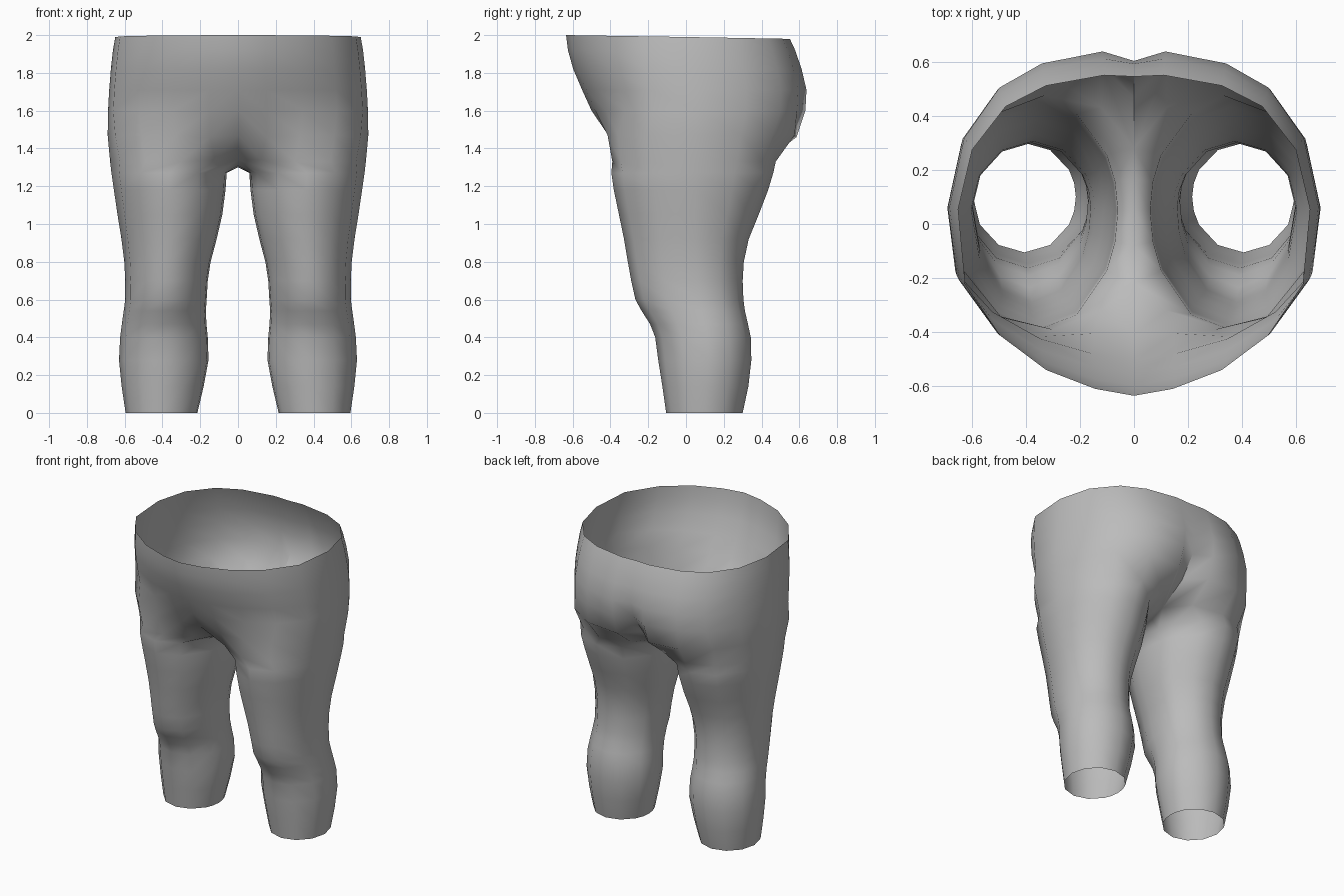
import bpy, bmesh, math

if "Cube" in bpy.data.objects:
    bpy.data.objects.remove(bpy.data.objects["Cube"])

# half waist outline, front centre to back centre, as fractions of width and depth
WAIST = [(0, -1), (.22, -.96), (.5, -.85), (.76, -.65), (.96, -.35), (1, .1),
         (.92, .5), (.73, .79), (.5, .93), (.17, 1), (0, 1)]
# hips: z, half width, front depth, back depth, cleft depth
HIPS = [(2.0, .65, .635, .55, .005), (1.92, .662, .625, .578, .01), (1.82, .673, .597, .612, .02),
        (1.71, .682, .55, .638, .035), (1.6, .688, .50, .632, .06)]
# buttock and groin fold
FOLD = [(0, -.41, 1.47), (.15, -.405, 1.46), (.33, -.415, 1.47), (.51, -.36, 1.47), (.65, -.2, 1.47),
        (.69, .06, 1.47), (.64, .29, 1.47), (.53, .46, 1.47), (.35, .575, 1.47), (.12, .585, 1.46), (0, .47, 1.46)]
# top of the leg, then the seam between the legs
CROTCH = [(0, -.22, 1.34), (.12, -.32, 1.34), (.3, -.39, 1.33), (.49, -.345, 1.33), (.625, -.19, 1.33),
          (.677, .06, 1.33), (.625, .27, 1.33), (.5, .41, 1.33), (.33, .475, 1.33), (.12, .43, 1.34), (0, .28, 1.34),
          (0, .17, 1.31), (0, .05, 1.3), (0, -.08, 1.31)]
# leg: z, inner x, outer x, front y, back y, y of the side line
LEG = [(1.27, .06, .67, -.395, .462, .05), (1.18, .066, .657, -.382, .435, .05),
       (1.05, .083, .638, -.355, .385, .05), (.92, .113, .617, -.328, .332, .05),
       (.8, .145, .602, -.308, .306, .055), (.7, .16, .597, -.29, .30, .06),
       (.6, .166, .597, -.268, .304, .07), (.54, .17, .605, -.235, .312, .085),
       (.47, .167, .615, -.19, .328, .1), (.4, .16, .624, -.163, .343, .115),
       (.28, .156, .63, -.147, .346, .12), (.14, .182, .616, -.125, .33, .11),
       (0, .215, .595, -.105, .30, .1)]
ANGLES = list(range(-150, 151, 30)) + [165, 180, 195]


def hip_ring(z, w, f, b, cleft):
    pts = [(x * w, y * (f if y < 0 else b), z - .02 * (y + 1) / 2 * (z > 1.95)) for x, y in WAIST]
    pts[-1] = (0, b - cleft, pts[-1][2])
    return pts


def leg_ring(z, xi, xo, yf, yb, ym):
    pts = []
    for a in ANGLES:
        c, s = math.cos(math.radians(a)), math.sin(math.radians(a))
        y = ym + (s * (yb - ym) if s > 0 else s * (ym - yf))
        pts.append(((xi + xo) / 2 + c * (xo - xi) / 2, y, z))
    return pts


bm = bmesh.new()


def add(pts):
    return [bm.verts.new(p) for p in pts]


def bridge(a, b, n, closed):
    for i in range(n if closed else n - 1):
        j = (i + 1) % n
        bm.faces.new((a[i], b[i], b[j], a[j]))


# hips down to the crotch
rows = [add(hip_ring(*h)) for h in HIPS] + [add(FOLD), add(CROTCH)]
for a, b in zip(rows, rows[1:]):
    bridge(a, b, 11, False)
# leg
legs = [rows[-1]] + [add(leg_ring(*r)) for r in LEG]
for a, b in zip(legs, legs[1:]):
    bridge(a, b, 14, True)
# other half
geom = bm.verts[:] + bm.edges[:] + bm.faces[:]
bmesh.ops.mirror(bm, geom=geom, axis='X', merge_dist=0.0005)
bmesh.ops.remove_doubles(bm, verts=bm.verts[:], dist=0.0005)
bmesh.ops.recalc_face_normals(bm, faces=bm.faces[:])
# the outside faces outwards
side = max(bm.faces, key=lambda f: f.calc_center_median().x)
if side.normal.x < 0:
    bmesh.ops.reverse_faces(bm, faces=bm.faces[:])

mesh = bpy.data.meshes.new("hips_and_legs")
bm.to_mesh(mesh)
bm.free()
body = bpy.data.objects.new("hips_and_legs", mesh)
bpy.context.collection.objects.link(body)

grey = bpy.data.materials.new("plain grey")
grey.diffuse_color = (.5, .5, .5, 1)
grey.use_nodes = True
grey.node_tree.nodes["Principled BSDF"].inputs["Base Color"].default_value = grey.diffuse_color
mesh.materials.append(grey)

bpy.context.view_layer.objects.active = body
body.select_set(True)
bpy.ops.object.shade_smooth_by_angle(angle=math.radians(60))
